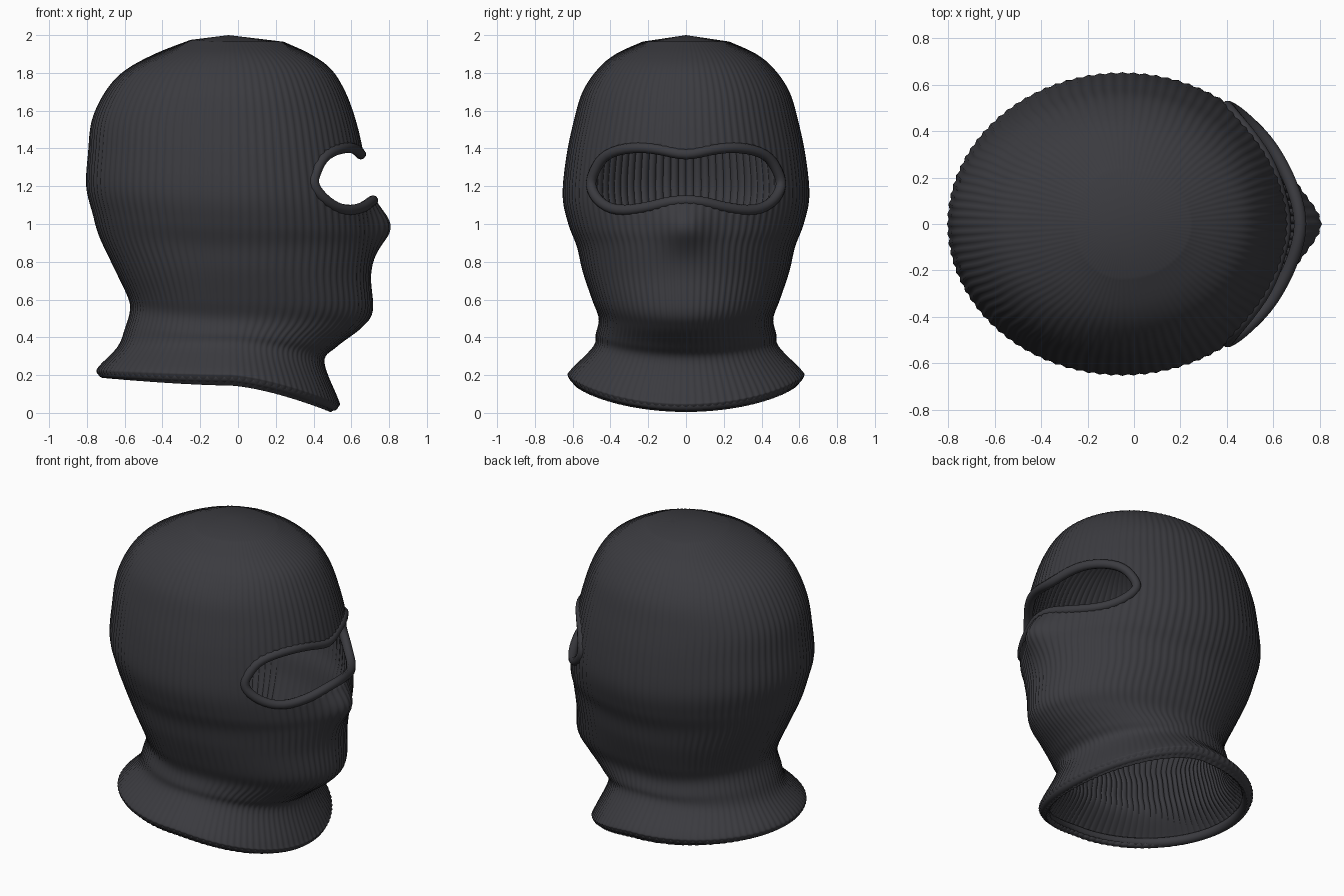
import bpy
import bmesh
import math
from mathutils import Vector
from mathutils.bvhtree import BVHTree

if "Cube" in bpy.data.objects:
    bpy.data.objects.remove(bpy.data.objects["Cube"], do_unlink=True)

# Charcoal wool
WOOL = (0.043, 0.043, 0.050, 1)
wool = bpy.data.materials.new("charcoal wool")
wool.use_nodes = True
wool.diffuse_color = WOOL
shader = wool.node_tree.nodes["Principled BSDF"]
shader.inputs["Base Color"].default_value = WOOL
shader.inputs["Roughness"].default_value = 0.9

CENTRE_X = -0.05
RIBS = 96
SEGMENTS = RIBS * 4

# Each level: front z, front x, side z, half width, back z, back x
LEVELS = [
    (.005, .49, .145, .585, .185, -.715),
    (.04, .535, .19, .62, .215, -.745),
    (.08, .525, .225, .61, .25, -.73),
    (.27, .455, .35, .49, .35, -.635),
    (.35, .52, .42, .475, .45, -.595),
    (.45, .65, .50, .46, .54, -.57),
    (.54, .71, .60, .495, .61, -.58),
    (.72, .70, .75, .545, .76, -.65),
    (.88, .715, .88, .575, .93, -.73),
    (.98, .72, 1.0, .62, 1.05, -.765),
    (1.15, .70, 1.15, .65, 1.2, -.80),
    (1.38, .66, 1.36, .63, 1.38, -.79),
    (1.55, .62, 1.55, .59, 1.55, -.77),
    (1.70, .565, 1.70, .545, 1.70, -.70),
    (1.82, .49, 1.82, .465, 1.81, -.60),
    (1.90, .38, 1.90, .37, 1.90, -.44),
    (1.965, .24, 1.965, .23, 1.975, -.25),
]

# Half of the eye opening as y, z
EYE_HALF = [
    (0, 1.365), (.14, 1.395), (.28, 1.405), (.42, 1.37), (.485, 1.28),
    (.505, 1.20), (.46, 1.12), (.36, 1.07), (.2, 1.09), (.1, 1.115), (0, 1.125),
]


def spline(points, steps, closed=False):
    """Catmull-Rom interpolation of tuples of any length."""
    n = len(points)
    pick = (lambda i: points[i % n]) if closed else (lambda i: points[max(0, min(n - 1, i))])
    result = []
    for i in range(n if closed else n - 1):
        a, b, c, d = (pick(i + k) for k in (-1, 0, 1, 2))
        for s in range(steps):
            t = s / steps
            result.append(tuple(
                q + t / 2 * (r - p + t * (2 * p - 5 * q + 4 * r - u + t * (3 * (q - r) + u - p)))
                for p, q, r, u in zip(a, b, c, d)))
    if not closed:
        result.append(points[-1])
    return result


def surface_point(level, k):
    """Point on the ribbed knit; the face looks along +x."""
    front_z, front_x, side_z, half_width, back_z, back_x = level
    angle = 2 * math.pi * k / SEGMENTS
    c, s = math.cos(angle), math.sin(angle)
    end_z, end_x = (front_z, front_x) if c > 0 else (back_z, back_x)
    rib = 1 + 0.005 * math.cos(angle * RIBS)
    x = CENTRE_X + c * abs(end_x - CENTRE_X) * rib
    y = s * half_width * rib
    z = side_z + (end_z - side_z) * abs(c) ** 1.5
    if c > 0:
        x += 0.085 * math.exp(-((z - 0.99) / 0.12) ** 2 - (y / 0.13) ** 2)  # nose
    return Vector((x, y, z))


def inside(y, z, loop):
    """Even-odd test of a point against a closed outline."""
    hit = False
    for (y1, z1), (y2, z2) in zip(loop, loop[1:] + loop[:1]):
        if (z1 > z) != (z2 > z) and y < y1 + (z - z1) * (y2 - y1) / (z2 - z1):
            hit = not hit
    return hit


def bridge(bm, low, high):
    for i in range(len(low)):
        j = (i + 1) % len(low)
        bm.faces.new((low[i], low[j], high[j], high[i]))


def finish(bm, name):
    mesh = bpy.data.meshes.new(name)
    bm.to_mesh(mesh)
    bm.free()
    mesh.materials.append(wool)
    obj = bpy.data.objects.new(name, mesh)
    bpy.context.collection.objects.link(obj)
    bpy.ops.object.select_all(action='DESELECT')
    obj.select_set(True)
    bpy.context.view_layer.objects.active = obj
    bpy.ops.object.shade_smooth_by_angle(angle=math.radians(60))
    return obj


def roll(name, sections):
    """Closed round tube; each section is a centre and its two radius vectors."""
    bm = bmesh.new()
    loops = [[bm.verts.new(centre + math.cos(a) * u + math.sin(a) * v)
              for a in (math.tau * n / 10 for n in range(10))]
             for centre, u, v in sections]
    for i, loop in enumerate(loops):
        bridge(bm, loop, loops[(i + 1) % len(loops)])
    bmesh.ops.recalc_face_normals(bm, faces=bm.faces)
    return finish(bm, name)


# Knitted hood, closed at the crown and open at the neck
bm = bmesh.new()
rings = [[bm.verts.new(surface_point(level, k)) for k in range(SEGMENTS)]
         for level in spline(LEVELS, 7)]
for low, high in zip(rings, rings[1:]):
    bridge(bm, low, high)
crown = bm.verts.new((CENTRE_X, 0, 2.0))
for k in range(SEGMENTS):
    bm.faces.new((rings[-1][k], rings[-1][(k + 1) % SEGMENTS], crown))
tree = BVHTree.FromBMesh(bm)

# Eye opening in the front of the hood
outline = spline(EYE_HALF + [(-y, z) for y, z in EYE_HALF[-2:0:-1]], 4, closed=True)
opening = []
for face in bm.faces:
    middle = face.calc_center_median()
    if middle.x > 0.2 and inside(middle.y, middle.z, outline):
        opening.append(face)
bmesh.ops.delete(bm, geom=opening, context='FACES')
hood = finish(bm, "knitted_hood")
thickness = hood.modifiers.new("thickness", 'SOLIDIFY')
thickness.thickness = 0.03
thickness.offset = -1

# Rolled seam following the hood around the eye opening
path = []
for y, z in outline:
    hit = tree.ray_cast(Vector((2, y, z)), Vector((-1, 0, 0)))[0]
    path.append(hit - Vector((0.012, 0, 0)))
for _ in range(3):
    path = [(path[i - 1] + 2 * p + path[(i + 1) % len(path)]) / 4 for i, p in enumerate(path)]
sections = []
for i, point in enumerate(path):
    tangent = (path[(i + 1) % len(path)] - path[i - 1]).normalized()
    across = tangent.cross(Vector((point.x, point.y, 0))).normalized()
    sections.append((point, 0.028 * across, 0.028 * across.cross(tangent)))
roll("eye_opening_seam", sections)

# Rolled hem inside the neck opening
sections = []
for k in range(0, SEGMENTS, 4):
    edge = surface_point(LEVELS[1], k)
    inward = Vector((CENTRE_X - edge.x, -edge.y, 0)).normalized()
    sections.append((edge + inward * 0.035, 0.03 * inward, Vector((0, 0, 0.03))))
roll("neck_hem", sections)
